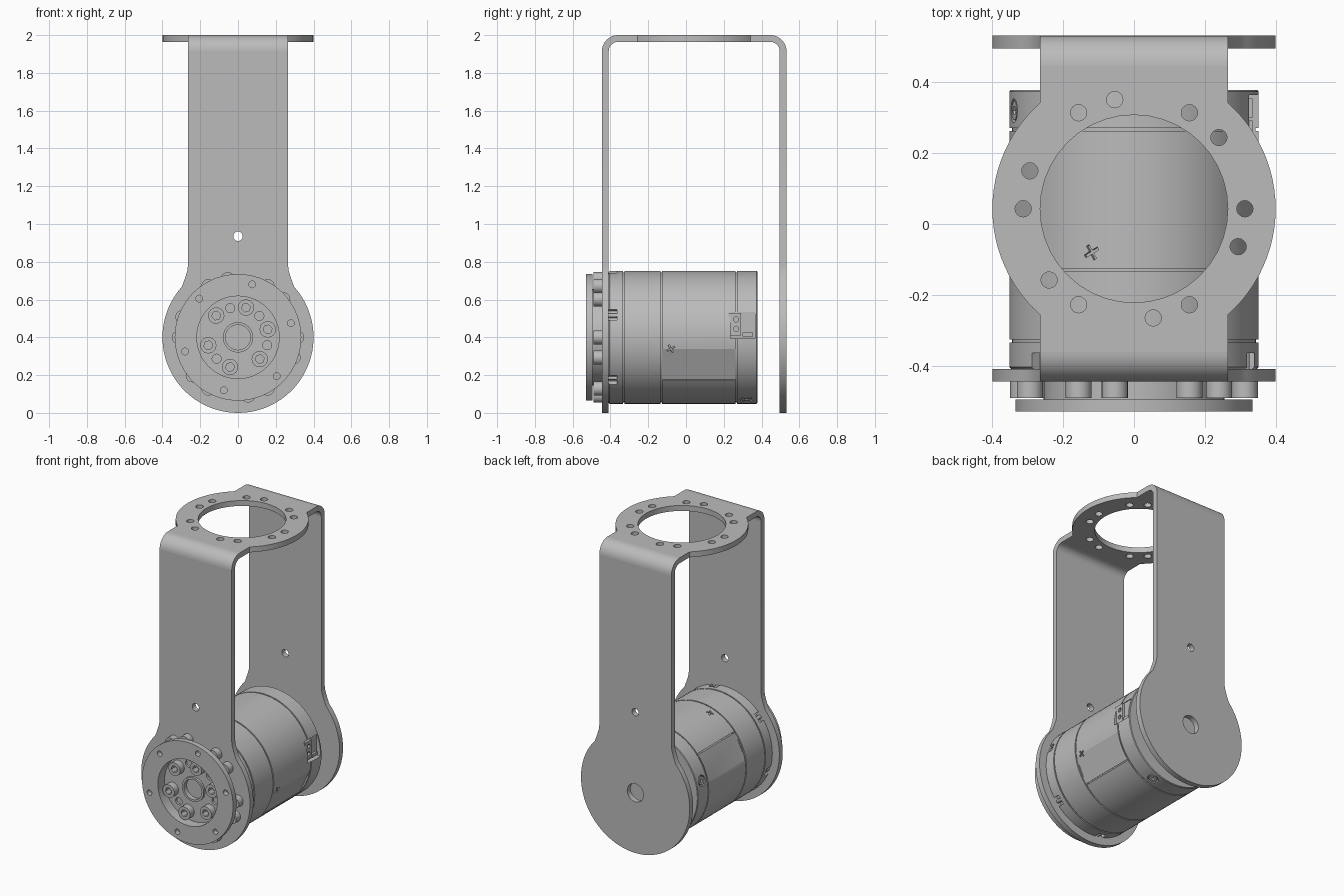
import bpy, bmesh
from math import cos, sin, radians, pi
from mathutils import Matrix, Vector

if "Cube" in bpy.data.objects:
    bpy.data.objects.remove(bpy.data.objects["Cube"], do_unlink=True)

metal = bpy.data.materials.new("plain_grey_metal")
metal.use_nodes = True
GREY = (0.5, 0.5, 0.5, 1)
metal.diffuse_color = GREY
metal.node_tree.nodes["Principled BSDF"].inputs["Base Color"].default_value = GREY

AXIS_Z = 0.4         # height of the motor axis
BODY_R = 0.352       # motor radius
ARM_HALF = 0.265     # half width of the strap
THICK = 0.036        # sheet thickness
FRONT, BACK, TOP = -0.445, 0.532, 2.0
RING_Y = 0.043       # centre of the top ring
BEND = 0.085         # outer bend radius

T = Matrix.Translation
FACE = Matrix.Rotation(pi / 2, 4, 'X')                                # drawing plane xz
SIDE = Matrix(((0, 0, 1), (1, 0, 0), (0, 1, 0))).to_4x4()             # drawing plane yz


def finish(bm, name):
    """Turn a bmesh into a smooth-by-angle object."""
    bmesh.ops.remove_doubles(bm, verts=bm.verts, dist=1e-5)
    bmesh.ops.recalc_face_normals(bm, faces=bm.faces)
    mesh = bpy.data.meshes.new(name)
    bm.to_mesh(mesh)
    bm.free()
    mesh.materials.append(metal)
    obj = bpy.data.objects.new(name, mesh)
    bpy.context.collection.objects.link(obj)
    smooth(obj)
    return obj


def activate(obj):
    bpy.ops.object.select_all(action='DESELECT')
    obj.select_set(True)
    bpy.context.view_layer.objects.active = obj


def smooth(obj):
    activate(obj)
    bpy.ops.object.shade_smooth_by_angle(angle=radians(30))


def arc(cx, cy, r, a0, a1, n):
    angles = [radians(a0 + (a1 - a0) * i / n) for i in range(n + 1)]
    return [(cx + r * cos(a), cy + r * sin(a)) for a in angles]


def circle(cx, cy, r, n=24):
    return arc(cx, cy, r, 0, 360, n)[:-1]


def add_plate(bm, outline, holes, matrix, height):
    """Flat sheet with holes, drawn in local xy and thickened along local z."""
    edges = []
    for loop in [outline] + holes:
        vs = [bm.verts.new(matrix @ Vector((x, y, 0))) for x, y in loop]
        edges += [bm.edges.new((vs[i - 1], vs[i])) for i in range(len(vs))]
    made = bmesh.ops.triangle_fill(bm, edges=edges, use_beauty=True)
    faces = [g for g in made["geom"] if isinstance(g, bmesh.types.BMFace)]
    out = bmesh.ops.extrude_face_region(bm, geom=faces, use_keep_orig=True)
    verts = [g for g in out["geom"] if isinstance(g, bmesh.types.BMVert)]
    bmesh.ops.translate(bm, verts=verts, vec=matrix.to_3x3() @ Vector((0, 0, height)))


def plate(name, outline, holes, matrix, height):
    bm = bmesh.new()
    add_plate(bm, outline, holes, matrix, height)
    return finish(bm, name)


def lathe(name, profile, steps=72):
    """Revolve (radius, y) points around the motor axis."""
    bm = bmesh.new()
    vs = [bm.verts.new((r, y, AXIS_Z)) for r, y in profile]
    es = [bm.edges.new(pair) for pair in zip(vs, vs[1:])]
    bmesh.ops.spin(bm, geom=vs + es, cent=(0, 0, AXIS_Z), axis=(0, 1, 0),
                   angle=2 * pi, steps=steps, use_merge=True)
    return finish(bm, name)


def polar(angle, r, y):
    """Frame on the motor: local x is radial, y is along the axis."""
    return T((0, 0, AXIS_Z)) @ Matrix.Rotation(-radians(angle), 4, 'Y') @ T((r, y, 0))


def add_box(bm, matrix, size):
    bmesh.ops.create_cube(bm, size=1, matrix=matrix @ Matrix.Diagonal((*size, 1)))


def cut(obj, bm):
    cutter = finish(bm, "cutter")
    cutter.hide_render = True
    mod = obj.modifiers.new("cut", 'BOOLEAN')
    mod.operation, mod.solver, mod.object = 'DIFFERENCE', 'EXACT', cutter
    mod.use_self = True
    activate(obj)
    bpy.ops.object.modifier_apply(modifier=mod.name)
    bpy.data.objects.remove(cutter, do_unlink=True)
    smooth(obj)


# Bolt pattern shared by the top ring and the front flange
bolt_angles = [a + 60 * k for k in range(6) for a in (0, 40)]
bolts = [(0.313 * cos(radians(a)), 0.313 * sin(radians(a))) for a in bolt_angles]

# Bracket arms: a strap that flares into a round foot
flare = [(ARM_HALF, TOP - BEND), (ARM_HALF, 0.78), (0.269, 0.75), (0.28, 0.715)]
foot = arc(0, AXIS_Z, 0.4, 42, -222, 60)
arm = flare + foot + [(-x, z) for x, z in reversed(flare)]
pin_hole = circle(0, 0.935, 0.025)
plate("front_arm", arm, [pin_hole], T((0, FRONT + THICK, 0)) @ FACE, THICK)
plate("back_arm", arm, [pin_hole, circle(0, AXIS_Z, 0.06)], T((0, BACK, 0)) @ FACE, THICK)

# Rounded bends joining arms and top
for name, cy, start in (("front_bend", FRONT + BEND, 90), ("back_bend", BACK - BEND, 0)):
    cz = TOP - BEND
    section = arc(cy, cz, BEND, start, start + 90, 10)
    section += arc(cy, cz, BEND - THICK, start + 90, start, 10)
    plate(name, section, [], T((-ARM_HALF, 0, 0)) @ SIDE, 2 * ARM_HALF)

# Top plate: strap merged with a drilled ring
half_angle = 48.5
right = arc(0, RING_Y, 0.4, -half_angle, half_angle, 24)
left = arc(0, RING_Y, 0.4, 180 - half_angle, 180 + half_angle, 24)
y0, y1 = FRONT + BEND, BACK - BEND
top = [(ARM_HALF, y0)] + right + [(ARM_HALF, y1), (-ARM_HALF, y1)] + left + [(-ARM_HALF, y0)]
ring_holes = [circle(x, RING_Y + y, 0.023, 16) for x, y in bolts]
plate("top_plate", top, [circle(0, RING_Y, ARM_HALF, 40)] + ring_holes,
      T((0, 0, TOP - THICK)), THICK)

# Motor body with seam grooves
profile = [(0, -0.41), (BODY_R - 0.006, -0.41), (BODY_R, -0.404)]
for seam in (-0.33, -0.13, 0.267):
    profile += [(BODY_R, seam - 0.004), (BODY_R - 0.008, seam - 0.004),
                (BODY_R - 0.008, seam + 0.004), (BODY_R, seam + 0.004)]
profile += [(BODY_R, 0.374), (BODY_R - 0.004, 0.378), (0, 0.378)]
body = lathe("motor_body", profile)

# Shallow flats, slits, cross marks, notches and the port recess
bm = bmesh.new()
for a in (-25, 155):
    add_box(bm, polar(a, BODY_R + 0.04, 0.067), (0.104, 0.388, 0.3))
cut(body, bm)
bm = bmesh.new()
for a in (-40, 140):
    add_box(bm, polar(a, BODY_R, 0.07), (0.03, 0.38, 0.007))
for a in (-10, 110, 230):
    for turn in (30, 120):
        frame = polar(a, BODY_R, -0.08) @ Matrix.Rotation(radians(turn), 4, 'X')
        add_box(bm, frame, (0.03, 0.045, 0.009))
for k in range(6):
    add_box(bm, polar(20 + 60 * k, BODY_R, -0.395), (0.06, 0.06, 0.06))
add_box(bm, T((0.37, 0.30, 0.465)), (0.1, 0.13, 0.14))
for a in (-70, 165):
    add_plate(bm, circle(0, 0, 0.034), [], polar(a, 0.325, 0.32) @ Matrix.Rotation(pi / 2, 4, 'Y'), 0.06)
cut(body, bm)


def hexagon(r):
    return circle(0, 0, r, 6)


# Side cap screws
for a in (-70, 165):
    plate("side_screw", circle(0, 0, 0.027), [hexagon(0.013)],
          polar(a, 0.32, 0.32) @ Matrix.Rotation(pi / 2, 4, 'Y'), 0.03)

# Small locking screws in the front notches
for k in range(6):
    plate("notch_screw", circle(0, 0, 0.012, 12), [], polar(20 + 60 * k, 0.335, -0.365) @ FACE, 0.045)

# Port with two sockets, and a small latch beside it
port = [(0.225, 0.41), (0.292, 0.41), (0.292, 0.53), (0.225, 0.53)]
sockets = [circle(0.265, z, 0.014, 12) for z in (0.445, 0.495)]
plate("port", port, sockets, T((0.31, 0, 0)) @ SIDE, 0.025)
latch = [(0.30, 0.405), (0.355, 0.405), (0.355, 0.425), (0.30, 0.425)]
plate("port_latch", latch, [], T((0.31, 0, 0)) @ SIDE, 0.025)

# Front output flange with recess and stepped bore
flange = lathe("output_flange", [
    (0, -0.40), (0.02, -0.40), (0.02, -0.44), (0.045, -0.44), (0.045, -0.42), (0.066, -0.42),
    (0.066, -0.475), (0.08, -0.475), (0.08, -0.46), (0.218, -0.46), (0.218, -0.53),
    (0.335, -0.53), (0.335, -0.495), (0.255, -0.495), (0.255, -0.39), (0, -0.39)])
bm = bmesh.new()
for k in range(6):
    add_plate(bm, circle(0, 0, 0.018, 16), [], polar(15 + 60 * k, 0.29, -0.47) @ FACE, 0.1)
for a in (45, 105, 225, 345):
    add_plate(bm, circle(0, 0, 0.024, 16), [], polar(a, 0.16, -0.43) @ FACE, 0.05)
cut(flange, bm)

# Socket screws inside the flange, bolts behind it
for k in range(6):
    plate("flange_screw", circle(0, 0, 0.043), [hexagon(0.024)],
          polar(15 + 60 * k, 0.163, -0.455) @ FACE, 0.05)
for x, z in bolts:
    plate("arm_bolt", circle(x, AXIS_Z + z, 0.037), [], T((0, FRONT + 0.01, 0)) @ FACE, 0.056)
